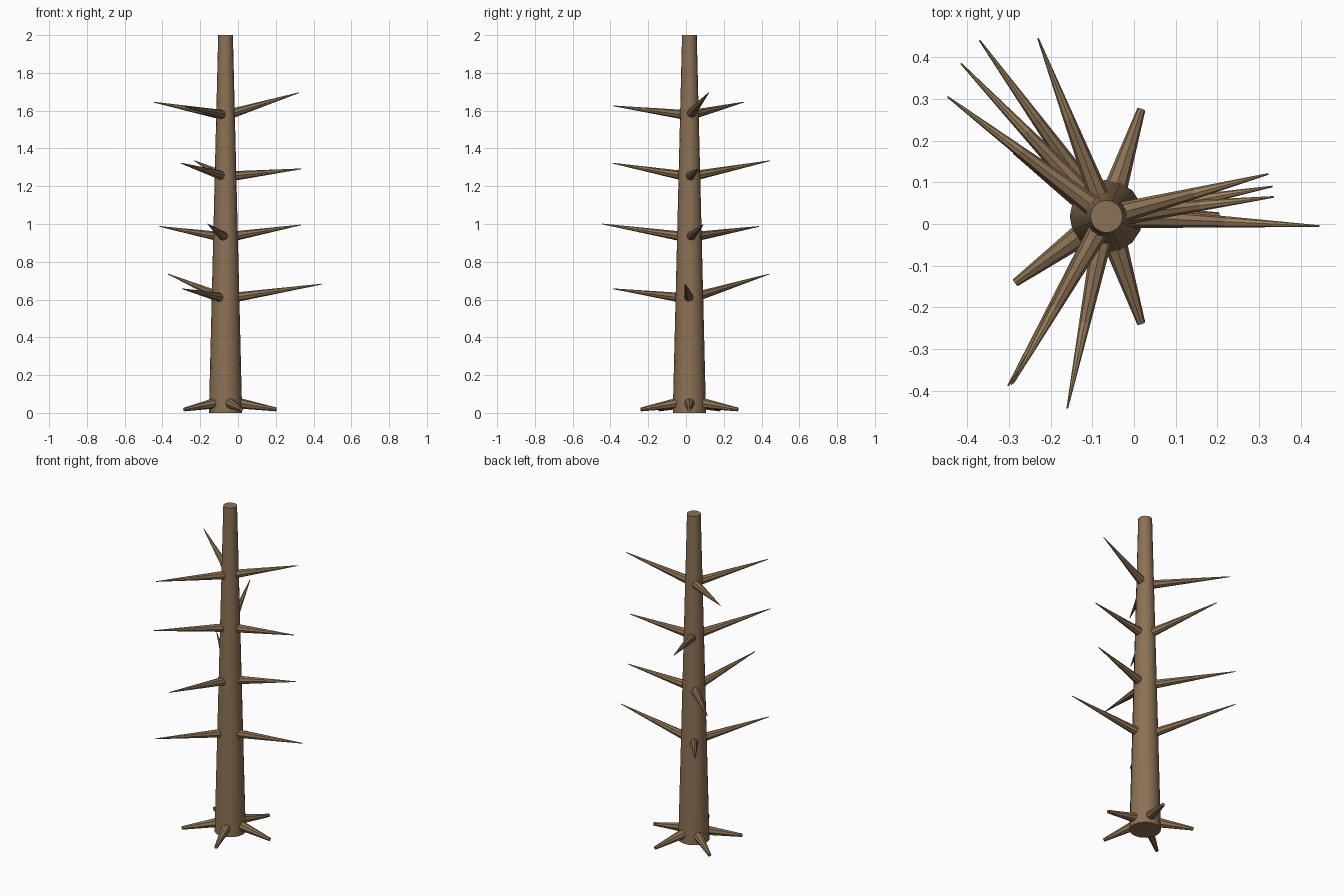
import bpy, math
from mathutils import Vector

if "Cube" in bpy.data.objects:
    bpy.data.objects.remove(bpy.data.objects["Cube"])

AX, AY = -0.066, 0.018          # trunk axis
R_BASE, R_TOP, HEIGHT = 0.088, 0.039, 2.0


def material(name, color):
    m = bpy.data.materials.new(name)
    m.diffuse_color = color
    m.use_nodes = True
    m.node_tree.nodes["Principled BSDF"].inputs["Base Color"].default_value = m.diffuse_color
    return m


bark = material("bark", (0.26, 0.165, 0.09, 1))
twig_bark = material("twig_bark", (0.33, 0.225, 0.11, 1))


def limb(name, a, b, r1, r2, mat, sides):
    """Tapered cylinder running from point a to point b."""
    a, b = Vector(a), Vector(b)
    d = b - a
    bpy.ops.mesh.primitive_cone_add(vertices=sides, radius1=r1, radius2=r2,
                                    depth=d.length, location=(a + b) / 2)
    ob = bpy.context.object
    ob.rotation_euler = d.to_track_quat('Z', 'Y').to_euler()
    ob.name = name
    ob.data.materials.append(mat)
    bpy.ops.object.shade_smooth_by_angle(angle=math.radians(40))
    return ob


def trunk_radius(z):
    return R_BASE + (R_TOP - R_BASE) * z / HEIGHT


# Trunk
limb("trunk", (AX, AY, 0), (AX, AY, HEIGHT), R_BASE, R_TOP, bark, 16)

# Five roots spread evenly around the base
for i in range(5):
    c, s = math.cos(math.tau * i / 5), math.sin(math.tau * i / 5)
    limb(f"root_{i + 1}", (AX + 0.06 * c, AY + 0.06 * s, 0.053),
         (AX + 0.27 * c, AY + 0.27 * s, 0.018), 0.029, 0.010, bark, 8)

# Four whorls of three branches: height on the trunk, then branch tips
whorls = [
    (0.604, [(0.445, -0.005, 0.682), (-0.37, 0.44, 0.735), (-0.295, -0.385, 0.657)]),
    (0.928, [(0.332, 0.09, 0.995), (-0.415, 0.385, 0.987), (-0.16, -0.442, 1.0)]),
    (1.25, [(0.335, 0.065, 1.292), (-0.23, 0.445, 1.335), (-0.302, -0.388, 1.322)]),
    (1.575, [(0.322, 0.12, 1.695), (-0.447, 0.305, 1.645), (-0.29, -0.382, 1.625)]),
]
for level, (z, tips) in enumerate(whorls, 1):
    for n, tip in enumerate(tips, 1):
        axis, tip = Vector((AX, AY, z)), Vector(tip)
        out = (tip - axis).normalized()
        start = axis + out * trunk_radius(z) * 0.85
        mid = (start + tip) / 2
        limb(f"branch_{level}_{n}", start, mid, 0.025, 0.0135, bark, 8)
        limb(f"twig_{level}_{n}", mid, tip, 0.0135, 0.002, twig_bark, 8)
